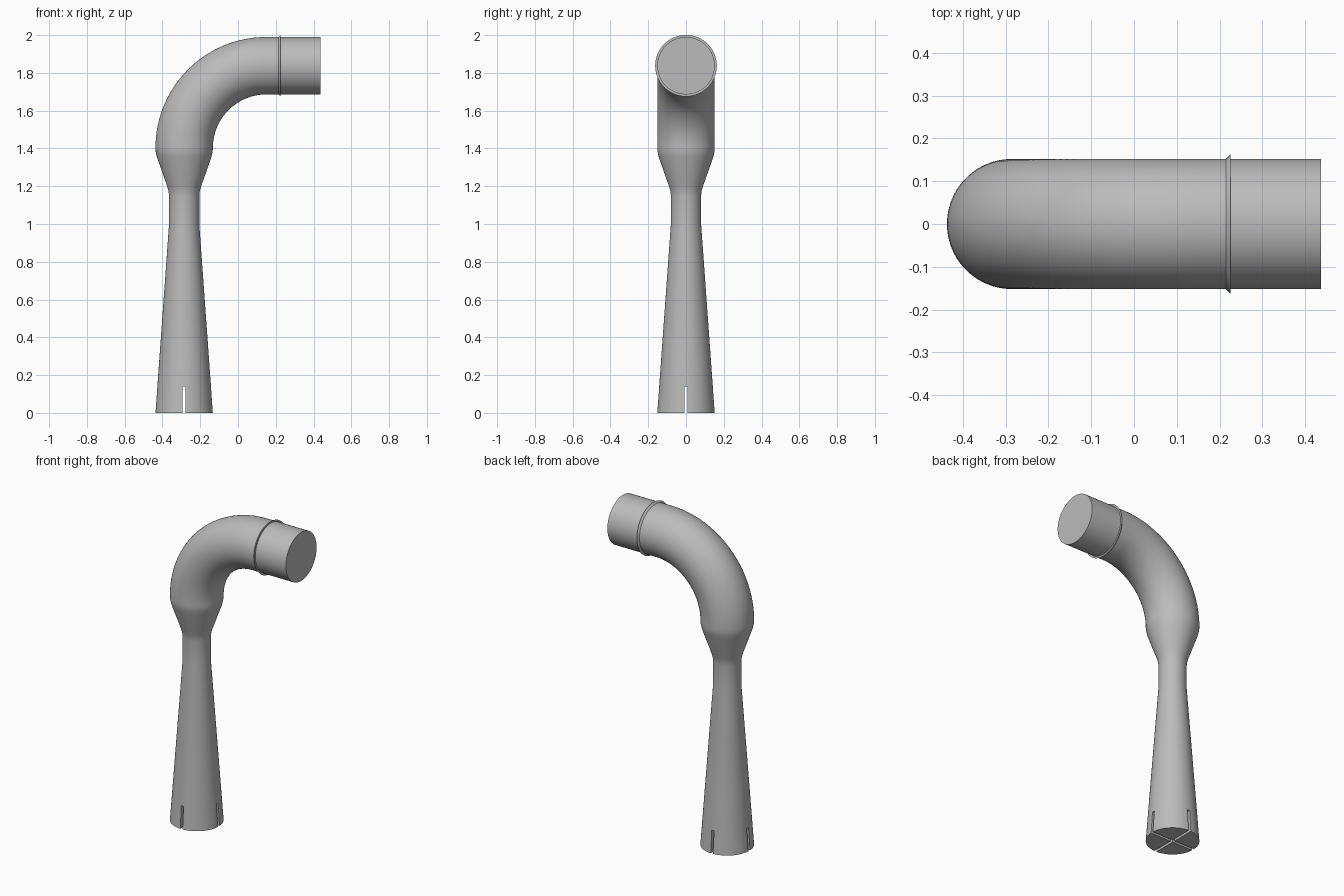
import bpy, bmesh
from math import sin, cos, pi, radians
from mathutils import Vector

cube = bpy.data.objects.get("Cube")
if cube:
    bpy.data.objects.remove(cube, do_unlink=True)

AXIS_X = -0.285     # vertical tube axis
PIPE_R = 0.152      # wide tube radius
BEND_R = 0.435      # bend centreline radius
BEND_Z = 1.403      # height where the bend starts
SIDES = 96
BEND_STEPS = 32

grey = bpy.data.materials.new("plain grey")
grey.use_nodes = True
colour = (0.5, 0.5, 0.5, 1)
grey.diffuse_color = colour
grey.node_tree.nodes["Principled BSDF"].inputs["Base Color"].default_value = colour

# Stations along the tube: x, z, turn angle, radius
stations = []
# Flared foot, narrow neck and rounded shoulder
for z, r in [(0, PIPE_R), (1.0, 0.08), (1.15, 0.08), (1.175, 0.083), (1.2, 0.09),
             (1.35, 0.143), (1.37, 0.148), (1.385, 0.151)]:
    stations.append((AXIS_X, z, 0, r))
# Quarter bend
for i in range(BEND_STEPS + 1):
    t = pi / 2 * i / BEND_STEPS
    stations.append((AXIS_X + BEND_R * (1 - cos(t)), BEND_Z + BEND_R * sin(t), t, PIPE_R))
# Straight outlet with its raised collar
for x, r in [(0.215, PIPE_R), (0.226, 0.163), (0.226, PIPE_R), (0.437, PIPE_R)]:
    stations.append((x, BEND_Z + BEND_R, pi / 2, r))

# Sweep a circle through the stations
bm = bmesh.new()
rings = []
for x, z, t, r in stations:
    side = Vector((cos(t), 0, -sin(t)))
    ring = []
    for k in range(SIDES):
        a = 2 * pi * k / SIDES
        ring.append(bm.verts.new(Vector((x, 0, z)) + r * (cos(a) * side + sin(a) * Vector((0, 1, 0)))))
    rings.append(ring)
for low, high in zip(rings, rings[1:]):
    for k in range(SIDES):
        n = (k + 1) % SIDES
        bm.faces.new((low[k], low[n], high[n], high[k]))
bm.faces.new(rings[0][::-1])
bm.faces.new(rings[-1])
bmesh.ops.recalc_face_normals(bm, faces=bm.faces)
mesh = bpy.data.meshes.new("bent_tube")
bm.to_mesh(mesh)
bm.free()
tube = bpy.data.objects.new("bent_tube", mesh)
bpy.context.collection.objects.link(tube)
mesh.materials.append(grey)

bpy.ops.object.select_all(action='DESELECT')
tube.select_set(True)
bpy.context.view_layer.objects.active = tube


def cut_slot(name, size):
    """Cut a slot straight through the foot."""
    box = bmesh.new()
    bmesh.ops.create_cube(box, size=1)
    bmesh.ops.scale(box, vec=size, verts=box.verts)
    bmesh.ops.translate(box, vec=(AXIS_X, 0, 0), verts=box.verts)
    box_mesh = bpy.data.meshes.new(name)
    box.to_mesh(box_mesh)
    box.free()
    box_mesh.materials.append(grey)
    cutter = bpy.data.objects.new(name, box_mesh)
    cutter.hide_render = True
    bpy.context.collection.objects.link(cutter)
    mod = tube.modifiers.new(name, 'BOOLEAN')
    mod.operation = 'DIFFERENCE'
    mod.solver = 'EXACT'
    mod.object = cutter
    bpy.ops.object.modifier_apply(modifier=name)
    bpy.data.objects.remove(cutter, do_unlink=True)


# Crossed slots in the foot
cut_slot("slot_front_back", (0.016, 0.5, 0.28))
cut_slot("slot_left_right", (0.5, 0.016, 0.28))

bpy.ops.object.shade_smooth_by_angle(angle=radians(30))
